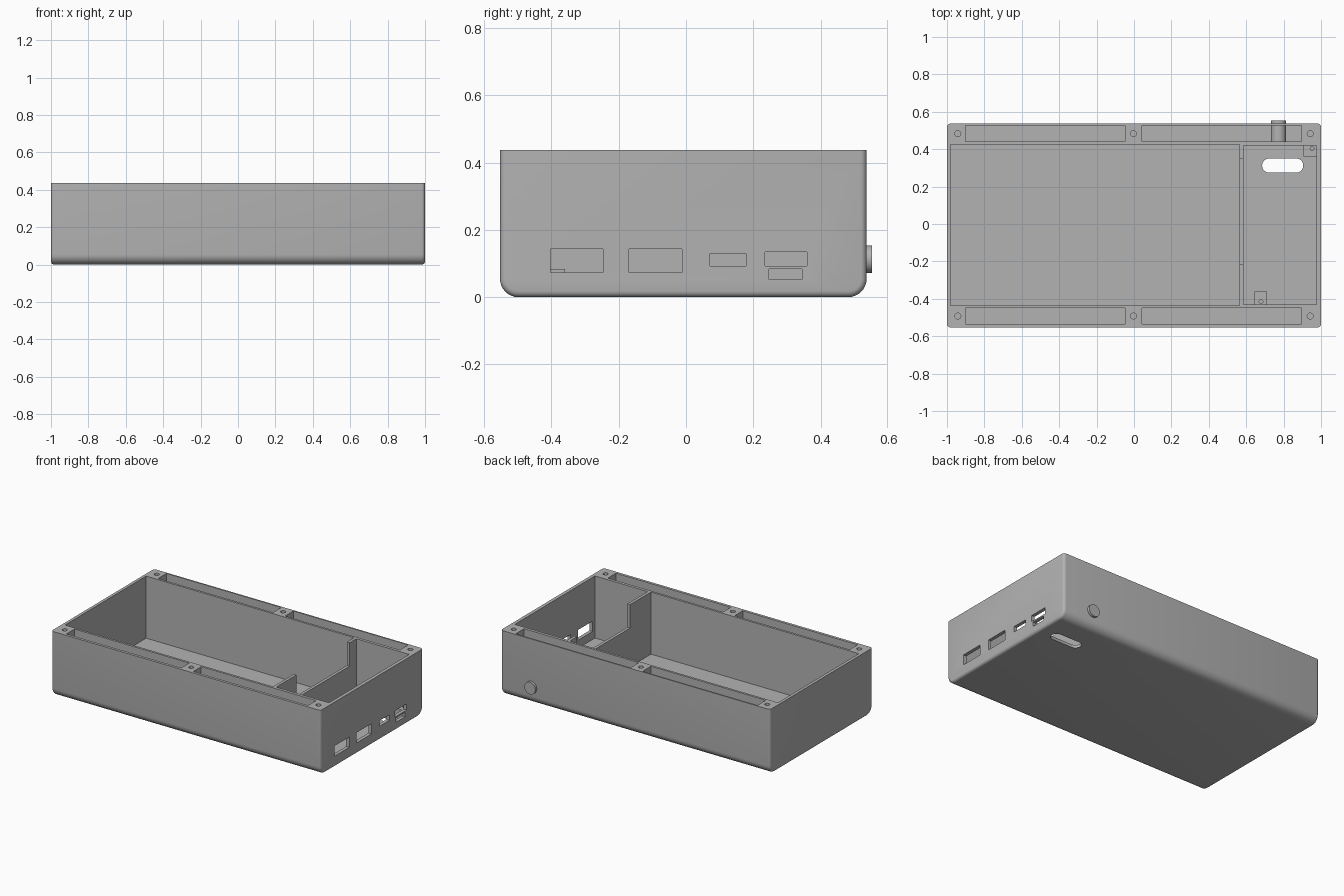
import bpy, bmesh, math

if "Cube" in bpy.data.objects:
    bpy.data.objects.remove(bpy.data.objects["Cube"])

TOP = 0.437
FLOOR = 0.02

grey = bpy.data.materials.new("plain grey")
grey.diffuse_color = (0.45, 0.45, 0.45, 1)
grey.use_nodes = True
grey.node_tree.nodes["Principled BSDF"].inputs["Base Color"].default_value = grey.diffuse_color


def make_object(name, bm):
    bmesh.ops.recalc_face_normals(bm, faces=bm.faces)
    mesh = bpy.data.meshes.new(name)
    bm.to_mesh(mesh)
    bm.free()
    mesh.materials.append(grey)
    obj = bpy.data.objects.new(name, mesh)
    bpy.context.collection.objects.link(obj)
    return obj


def box_mesh(x0, x1, y0, y1, z0, z1):
    bm = bmesh.new()
    bmesh.ops.create_cube(bm, size=1)
    for v in bm.verts:
        v.co = ((x0 + x1) / 2 + v.co.x * (x1 - x0),
                (y0 + y1) / 2 + v.co.y * (y1 - y0),
                (z0 + z1) / 2 + v.co.z * (z1 - z0))
    return bm


def box(name, *bounds):
    return make_object(name, box_mesh(*bounds))


def prism(name, points, z0, z1):
    """Extrude a flat outline upwards."""
    bm = bmesh.new()
    face = bm.faces.new([bm.verts.new((x, y, z0)) for x, y in points])
    new = bmesh.ops.extrude_face_region(bm, geom=[face])["geom"]
    for v in new:
        if isinstance(v, bmesh.types.BMVert):
            v.co.z = z1
    return make_object(name, bm)


def circle(x, y, r, n=24):
    return [(x + r * math.cos(2 * math.pi * i / n),
             y + r * math.sin(2 * math.pi * i / n)) for i in range(n)]


def cut(target, cutter):
    """Subtract the cutter and discard it."""
    cutter.hide_render = True
    mod = target.modifiers.new("cut", 'BOOLEAN')
    mod.operation = 'DIFFERENCE'
    mod.solver = 'EXACT'
    mod.object = cutter
    bpy.context.view_layer.objects.active = target
    bpy.ops.object.modifier_apply(modifier=mod.name)
    bpy.data.objects.remove(cutter)


def smooth(obj):
    bpy.ops.object.select_all(action='DESELECT')
    obj.select_set(True)
    bpy.context.view_layer.objects.active = obj
    bpy.ops.object.shade_smooth_by_angle(angle=math.radians(30))


# Case shell: large rounding on the long bottom edges, small on the ends
bm = box_mesh(-1, 1, -0.553, 0.537, 0, TOP)
long_edges = [e for e in bm.edges
              if all(v.co.z < 0.01 for v in e.verts)
              and abs(e.verts[0].co.x - e.verts[1].co.x) > 1]
bmesh.ops.bevel(bm, geom=long_edges, offset=0.055, segments=8,
                profile=0.5, affect='EDGES')
end_edges = [e for e in bm.edges
             if abs(e.verts[0].co.x - e.verts[1].co.x) < 0.01
             and not all(v.co.z > TOP - 0.01 for v in e.verts)]
bmesh.ops.bevel(bm, geom=end_edges, offset=0.018, segments=4,
                profile=0.5, affect='EDGES')
case = make_object("case", bm)

# Two compartments, leaving a divider with a lowered middle
cut(case, box("main_cavity", -0.98, 0.565, -0.435, 0.425, FLOOR, 0.6))
cut(case, box("port_cavity", 0.585, 0.977, -0.43, 0.42, FLOOR, 0.6))
cut(case, box("divider_notch", 0.55, 0.6, -0.215, 0.35, 0.28, 0.6))

# Side pockets in the long walls
for y0, y1 in ((0.44, 0.527), (-0.535, -0.45)):
    for x0, x1 in ((-0.9, -0.047), (0.042, 0.895)):
        cut(case, box("side_pocket", x0, x1, y0, y1, 0.055, 0.6))

# Screw holes in the rim
for y in (0.483, -0.492):
    for x in (-0.942, -0.003, 0.942):
        cut(case, prism("screw_hole", circle(x, y, 0.016), 0.3, 0.6))

# Port openings in the right wall: y range, z range
for ports in ((-0.403, -0.247, 0.074, 0.143), (-0.17, -0.012, 0.074, 0.143),
              (0.072, 0.178, 0.093, 0.13), (0.235, 0.36, 0.092, 0.134),
              (0.247, 0.345, 0.053, 0.083)):
    cut(case, box("port_opening", 0.95, 1.1, *ports))

# Round-ended slot through the floor
r = 0.0375
slot = [(0.795 + (0.0725 if math.cos(a) > 0 else -0.0725) + r * math.cos(a),
         0.3125 + r * math.sin(a))
        for a in (2 * math.pi * (i + 0.5) / 32 for i in range(32))]
cut(case, prism("floor_slot", slot, -0.1, 0.1))
smooth(case)

# Standoffs in the port compartment, each with a pin hole
for name, bounds, pin in (
        ("front_standoff", (0.645, 0.71, -0.432, -0.36), (0.679, -0.416)),
        ("back_standoff", (0.905, 0.979, 0.36, 0.422), (0.952, 0.404))):
    post = box(name, *bounds, FLOOR - 0.002, 0.083)
    cut(post, prism("pin_hole", circle(*pin, 0.01, 16), 0.04, 0.2))
    smooth(post)

# Round plug through the back wall, reaching across the pocket
plug = prism("back_plug", circle(0, 0, 0.041, 32), 0, 0.115)
plug.rotation_euler = (math.radians(-90), 0, 0)
plug.location = (0.773, 0.438, 0.113)
smooth(plug)
